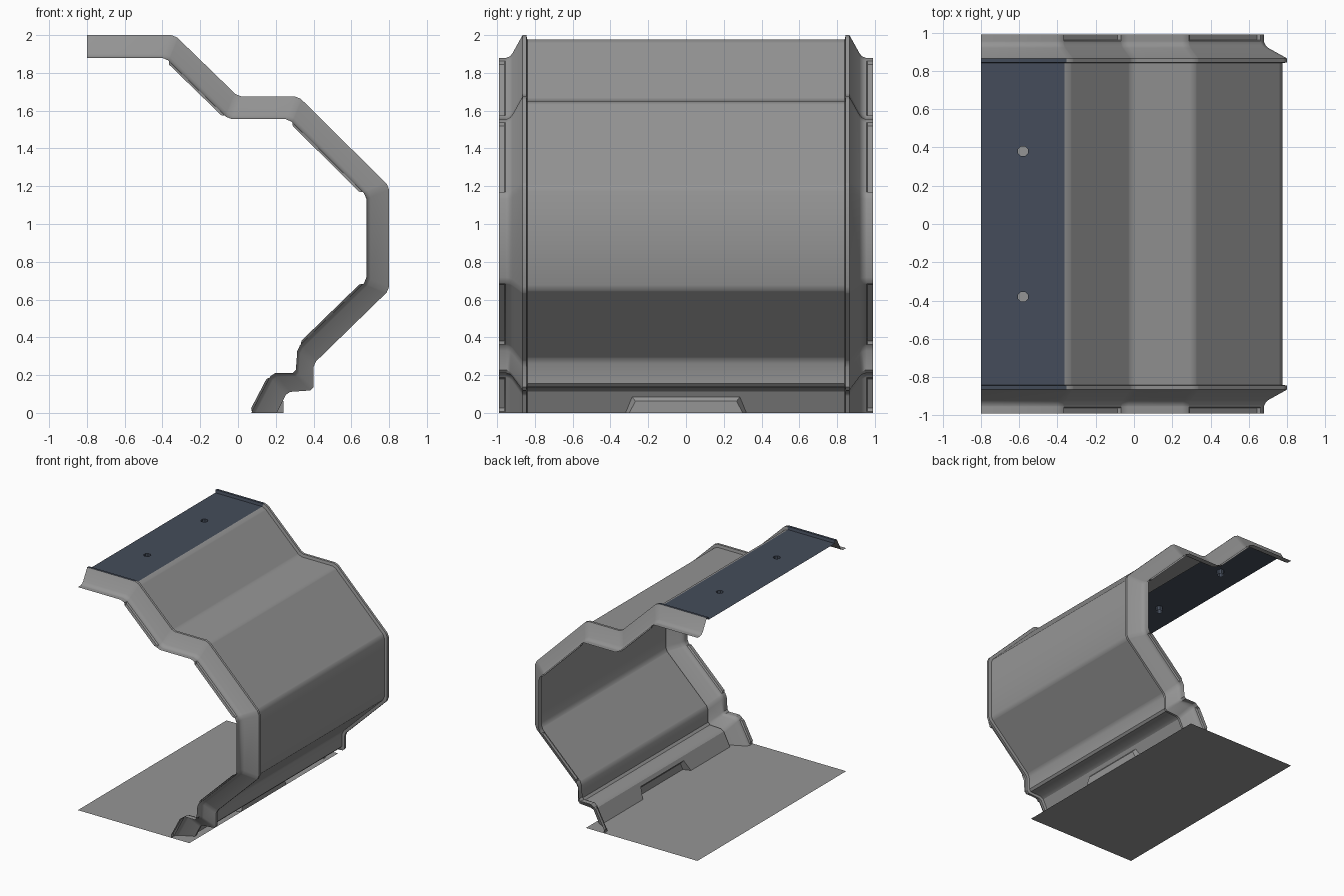
import bpy, bmesh, math
from mathutils import Vector

if "Cube" in bpy.data.objects:
    bpy.data.objects.remove(bpy.data.objects["Cube"])


def material(name, rgb):
    m = bpy.data.materials.new(name)
    m.diffuse_color = (*rgb, 1)
    m.use_nodes = True
    m.node_tree.nodes["Principled BSDF"].inputs["Base Color"].default_value = m.diffuse_color
    return m


GREY = material("wall grey", (0.30, 0.30, 0.30))
DARK = material("dark blue grey", (0.058, 0.073, 0.103))

# Cross-section corners (x, z): outer ridge and inner flange
OUTER = [(-.8, 2), (-.335, 2), (0, 1.675), (.32, 1.675), (.8, 1.2),
         (.8, .65), (.4, .26), (.4, .12), (.26, .11), (.205, 0)]
INNER = [(-.8, 1.88), (-.385, 1.88), (-.05, 1.555), (.27, 1.555), (.68, 1.15),
         (.68, .70), (.315, .345), (.305, .21), (.18, .21), (.07, 0)]
PADS = {1, 3, 5, 8}          # segments that carry a shallow pad on the flange
LAST = len(OUTER) - 2


def section(t, pad=0.0):
    """Chamfered cross-section between outer (t=0) and inner (t=1)."""
    pts = [Vector(a).lerp(Vector(b), t) for a, b in zip(OUTER, INNER)]
    out, tags = [], []
    for k in range(len(pts) - 1):
        a, b = pts[k], pts[k + 1]
        d = b - a
        length = d.length
        n = Vector((d.y, -d.x)) / length      # points into the room
        c = min(.018, .12 * length)
        f0 = 0 if k == 0 else c / length
        f1 = 1 if k == LAST else 1 - c / length
        fr = [(f0, 0)]
        if k in PADS:
            m1, m2 = .008 / length, .022 / length
            fr += [(f0 + m1, 0), (f0 + m2, pad), (f1 - m2, pad), (f1 - m1, 0)]
        fr.append((f1, 0))
        for f, o in fr:
            out.append(a + d * f + n * o)
            tags.append(k)
    return out, tags


def finish(bm, name, angle=32):
    bmesh.ops.remove_doubles(bm, verts=bm.verts, dist=1e-5)
    me = bpy.data.meshes.new(name)
    bm.to_mesh(me)
    bm.free()
    me.materials.append(GREY)
    me.materials.append(DARK)
    ob = bpy.data.objects.new(name, me)
    bpy.context.collection.objects.link(ob)
    bpy.ops.object.select_all(action='DESELECT')
    ob.select_set(True)
    bpy.context.view_layer.objects.active = ob
    bpy.ops.object.shade_smooth_by_angle(angle=math.radians(angle))
    return ob


def loft(name, rows, skip=(), dark=lambda y: False):
    """Skin sections along y; rows are (y, t, pad)."""
    bm = bmesh.new()
    grid = []
    for y, t, pad in rows:
        pts, tags = section(t, pad)
        grid.append([bm.verts.new((p.x, y, p.y)) for p in pts])
    for r in range(len(rows) - 1):
        for i in range(len(tags) - 1):
            seg = tags[i] if tags[i] == tags[i + 1] else -1
            if seg in skip:
                continue
            f = bm.faces.new((grid[r][i], grid[r][i + 1],
                              grid[r + 1][i + 1], grid[r + 1][i]))
            if seg == 0 and dark((rows[r][0] + rows[r + 1][0]) / 2):
                f.material_index = 1
    bmesh.ops.recalc_face_normals(bm, faces=bm.faces)
    # outward: the tall side faces +x
    if sum(f.normal.x * f.calc_area() for f in bm.faces) < 0:
        bmesh.ops.reverse_faces(bm, faces=bm.faces)
    return finish(bm, name)


# End frames: ridge, flare and padded flange at both ends
half = [(.84, .2, 0), (.845, 0, 0), (.865, 0, 0), (.92, .82, 0), (.932, .93, 0),
        (.95, 1, 0), (.955, 1, 0), (.962, 1, .012), (.99, 1, .012)]
for s, side in ((-1, "front"), (1, "back")):
    loft(side + "_end_frame", [(s * y, t, p) for y, t, p in half],
         dark=lambda y: abs(y) < .866)

# Main wall panel, without the ceiling and baseboard strips
loft("wall_panel", [(-.84, .2, 0), (.84, .2, 0)], skip={0, LAST})

# Dark ceiling panel with two round lamp recesses
pts, tags = section(.2)
x0, x1, zc = pts[0].x, pts[1].x, pts[0].y
bm = bmesh.new()


def ring(coords):
    vs = [bm.verts.new(c) for c in coords]
    return [bm.edges.new((vs[i], vs[(i + 1) % len(vs)])) for i in range(len(vs))]


edges = ring([(x0, -.84, zc), (x1, -.84, zc), (x1, .84, zc), (x0, .84, zc)])
holes = []
for yc in (-.38, .38):
    holes += ring([(-.58 + .028 * math.cos((i + .5) * math.pi / 4),
                    yc + .028 * math.sin((i + .5) * math.pi / 4), zc) for i in range(8)])
bmesh.ops.triangle_fill(bm, edges=edges + holes, use_beauty=True, normal=(0, 0, 1))
ext = bmesh.ops.extrude_edge_only(bm, edges=holes)
bmesh.ops.translate(bm, vec=(0, 0, -.04),
                    verts=[g for g in ext["geom"] if isinstance(g, bmesh.types.BMVert)])
for f in bm.faces:
    f.material_index = 1
finish(bm, "ceiling_panel")

# Sloping baseboard with a central niche bulging outward
A, B = pts[tags.index(LAST)], pts[-1]
bm = bmesh.new()


def on_slope(y, z):
    return bm.verts.new((B.x + (A.x - B.x) * z / A.y, y, z))


rim = [on_slope(*c) for c in ((-.32, 0), (-.285, .085), (.285, .085), (.32, 0))]
bm.faces.new([on_slope(-.84, 0)] + rim + [on_slope(.84, 0), on_slope(.84, A.y),
                                          on_slope(-.84, A.y)])
face = [bm.verts.new((.24, y, z)) for y, z in ((-.3, 0), (-.268, .062), (.268, .062), (.3, 0))]
for i in range(3):
    bm.faces.new((rim[i], rim[i + 1], face[i + 1], face[i]))
bm.faces.new(face)
bmesh.ops.recalc_face_normals(bm, faces=bm.faces)
if sum(f.normal.x * f.calc_area() for f in bm.faces) < 0:
    bmesh.ops.reverse_faces(bm, faces=bm.faces)
finish(bm, "baseboard", 20)

# Floor plate
bm = bmesh.new()
bm.faces.new([bm.verts.new(c) for c in ((-.8, -.99, 0), (.24, -.99, 0),
                                        (.24, .99, 0), (-.8, .99, 0))])
finish(bm, "floor")
